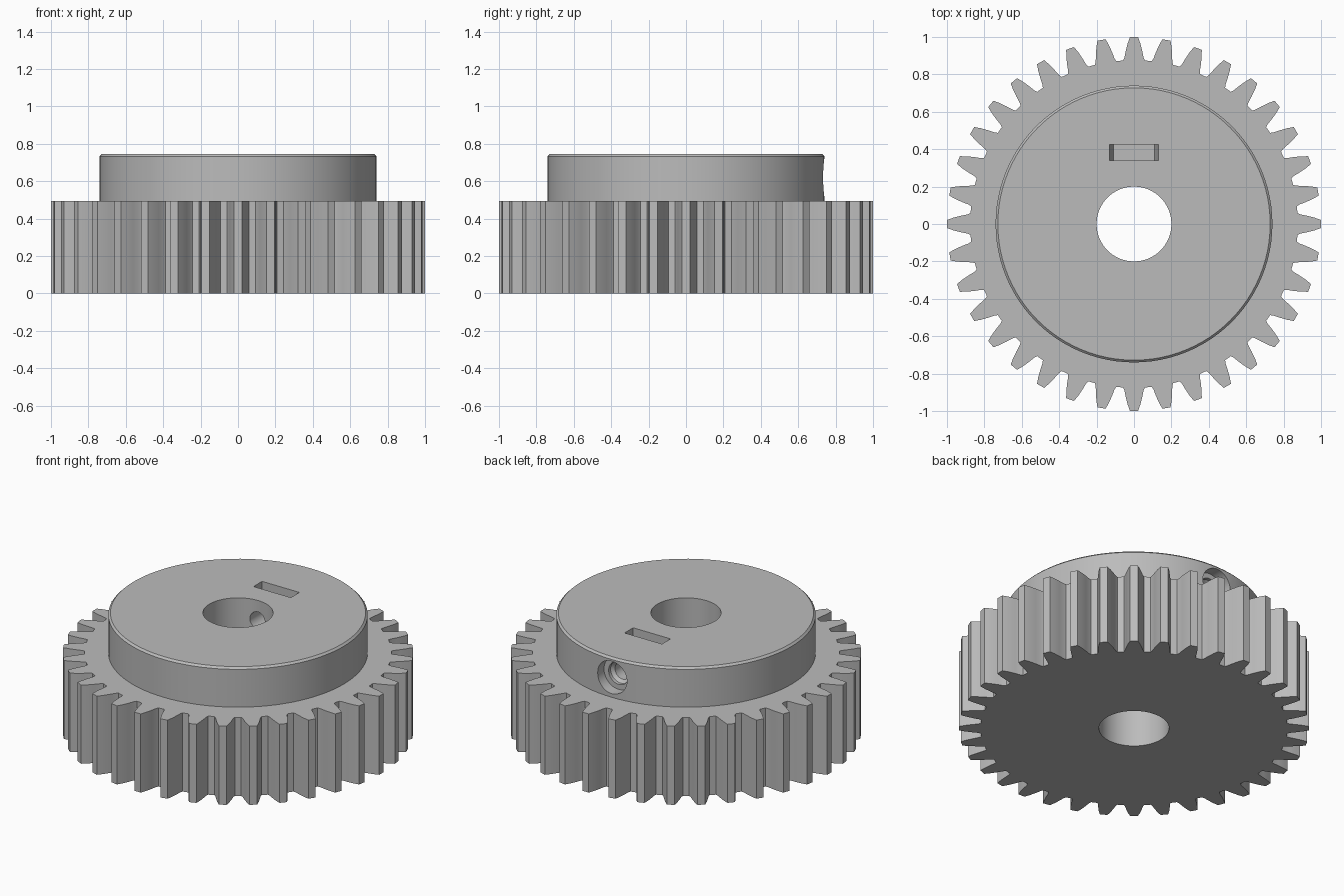
import bpy, bmesh, math
from mathutils import Matrix

if "Cube" in bpy.data.objects:
    bpy.data.objects.remove(bpy.data.objects["Cube"])

TEETH = 36
GEAR_H, HUB_H = 0.495, 0.745
HUB_R, BORE_R = 0.74, 0.2
HOLE_Z = 0.62

grey = bpy.data.materials.new("light_grey")
grey.diffuse_color = (0.5, 0.5, 0.5, 1)
grey.use_nodes = True
grey.node_tree.nodes["Principled BSDF"].inputs["Base Color"].default_value = grey.diffuse_color


def make_object(name, bm):
    bmesh.ops.recalc_face_normals(bm, faces=bm.faces[:])
    mesh = bpy.data.meshes.new(name)
    bm.to_mesh(mesh)
    bm.free()
    mesh.materials.append(grey)
    obj = bpy.data.objects.new(name, mesh)
    bpy.context.collection.objects.link(obj)
    return obj


def loft(name, rings):
    """Closed solid through rings of 3D points with equal counts."""
    bm = bmesh.new()
    loops = [[bm.verts.new(p) for p in ring] for ring in rings]
    n = len(loops[0])
    for a, b in zip(loops, loops[1:]):
        for i in range(n):
            j = (i + 1) % n
            bm.faces.new((a[i], a[j], b[j], b[i]))
    bm.faces.new(loops[0])
    bm.faces.new(loops[-1])
    return make_object(name, bm)


def lathe(name, profile, segments=96):
    """Turned solid about z from (radius, height) pairs."""
    step = 2 * math.pi / segments
    return loft(name, [[(r * math.cos(i * step), r * math.sin(i * step), z)
                        for i in range(segments)] for r, z in profile])


def rect(hx, y0, y1, z):
    return [(-hx, y0, z), (hx, y0, z), (hx, y1, z), (-hx, y1, z)]


def boolean(target, tool, operation):
    mod = target.modifiers.new(operation.lower(), 'BOOLEAN')
    mod.operation, mod.object, mod.solver = operation, tool, 'EXACT'
    bpy.context.view_layer.objects.active = target
    bpy.ops.object.modifier_apply(modifier=mod.name)
    bpy.data.objects.remove(tool)


# Toothed wheel: (half width, radius) along one curved tooth flank
flank = [(0.058, 0.874), (0.051, 0.89), (0.044, 0.925), (0.034, 0.965), (0.022, 0.999)]
tooth = [(w, r) for w, r in flank] + [(-w, r) for w, r in reversed(flank)]
outline = []
for k in range(TEETH):
    a = 2 * math.pi * k / TEETH
    outline += [(x * math.cos(a) - y * math.sin(a), x * math.sin(a) + y * math.cos(a))
                for x, y in tooth]
gear = loft("spur_gear", [[(x, y, z) for x, y in outline] for z in (0, GEAR_H)])

# Hub with a small chamfer on the top rim
hub = lathe("hub", [(HUB_R, GEAR_H - 0.1), (HUB_R, HUB_H - 0.012), (HUB_R - 0.012, HUB_H)])
boolean(gear, hub, 'UNION')

# Shaft bore
boolean(gear, lathe("bore_cutter", [(BORE_R, -0.1), (BORE_R, 1.0)]), 'DIFFERENCE')

# Stepped set-screw hole running in from the back to the bore
screw = lathe("screw_cutter", [(0.053, 0.05), (0.053, 0.63), (0.07, 0.65),
                               (0.07, 0.67), (0.102, 0.67), (0.102, 0.9)], 48)
screw.data.transform(Matrix.Translation((0, 0, HOLE_Z)) @ Matrix.Rotation(-math.pi / 2, 4, 'X'))
boolean(gear, screw, 'DIFFERENCE')

# Nut slot with tapered ends, open at the top
slot = loft("slot_cutter", [rect(0.11, 0.34, 0.425, 0.52), rect(0.13, 0.34, 0.425, HOLE_Z),
                            rect(0.13, 0.34, 0.425, 0.9)])
boolean(gear, slot, 'DIFFERENCE')

bpy.ops.object.select_all(action='DESELECT')
gear.select_set(True)
bpy.context.view_layer.objects.active = gear
bpy.ops.object.shade_smooth_by_angle(angle=math.radians(20))
